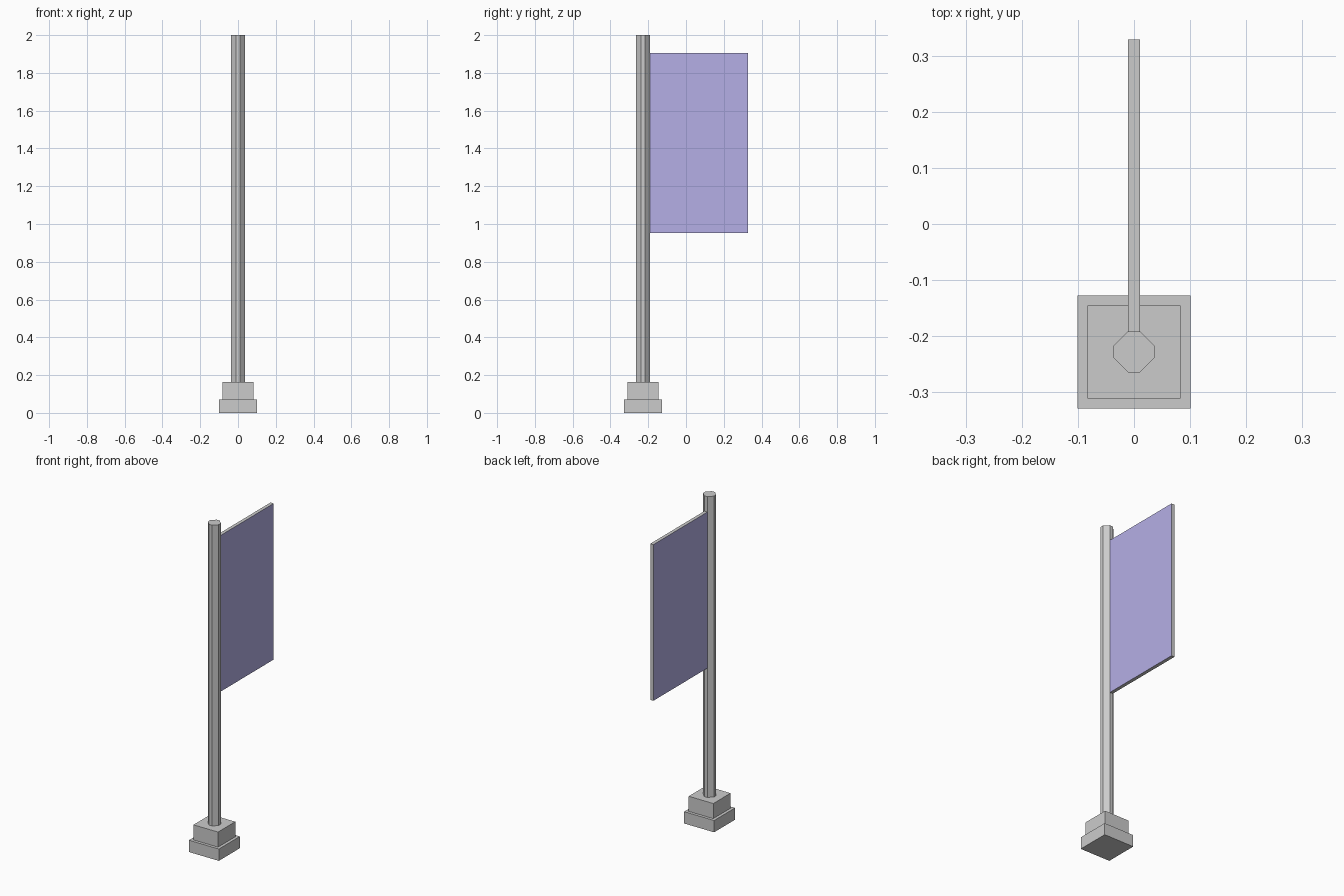
import bpy
import bmesh

if "Cube" in bpy.data.objects:
    bpy.data.objects.remove(bpy.data.objects["Cube"])

POLE_Y = -0.228


def prism(name, profile, z0, z1):
    """Extrude a counter-clockwise XY outline from z0 to z1."""
    bm = bmesh.new()
    face = bm.faces.new([bm.verts.new((x, y, z0)) for x, y in profile])
    ext = bmesh.ops.extrude_face_region(bm, geom=[face], use_keep_orig=True)
    verts = [v for v in ext["geom"] if isinstance(v, bmesh.types.BMVert)]
    bmesh.ops.translate(bm, verts=verts, vec=(0, 0, z1 - z0))
    bmesh.ops.recalc_face_normals(bm, faces=bm.faces[:])
    mesh = bpy.data.meshes.new(name)
    bm.to_mesh(mesh)
    bm.free()
    obj = bpy.data.objects.new(name, mesh)
    bpy.context.collection.objects.link(obj)
    return obj


def rect(x, y0, y1):
    return [(-x, y0), (x, y0), (x, y1), (-x, y1)]


# Stepped square base
prism("base_lower", rect(0.101, POLE_Y - 0.101, POLE_Y + 0.101), 0, 0.072)
prism("base_upper", rect(0.083, POLE_Y - 0.083, POLE_Y + 0.083), 0.072, 0.164)

# Pole: square with wide chamfers, eight sides
a, b = 0.0365, 0.0107
octagon = [(a, -b), (a, b), (b, a), (-b, a), (-a, b), (-a, -b), (-b, -a), (b, -a)]
prism("pole", [(x, y + POLE_Y) for x, y in octagon], 0.164, 2.0)

# Banner panel: coloured on both broad sides, grey rim
banner = prism("banner", rect(0.0105, POLE_Y + a - 0.003, 0.329), 0.953, 1.906)
rim = bpy.data.materials.new("rim_grey")
rim.diffuse_color = (0.6, 0.6, 0.6, 1)
rim.use_nodes = True
rim.node_tree.nodes["Principled BSDF"].inputs["Base Color"].default_value = rim.diffuse_color
cloth = bpy.data.materials.new("banner_purple")
cloth.diffuse_color = (0.46, 0.43, 0.79, 1)
cloth.use_nodes = True
cloth.node_tree.nodes["Principled BSDF"].inputs["Base Color"].default_value = cloth.diffuse_color
banner.data.materials.append(rim)
banner.data.materials.append(cloth)
for p in banner.data.polygons:
    p.material_index = 1 if abs(p.normal.x) > 0.9 else 0
